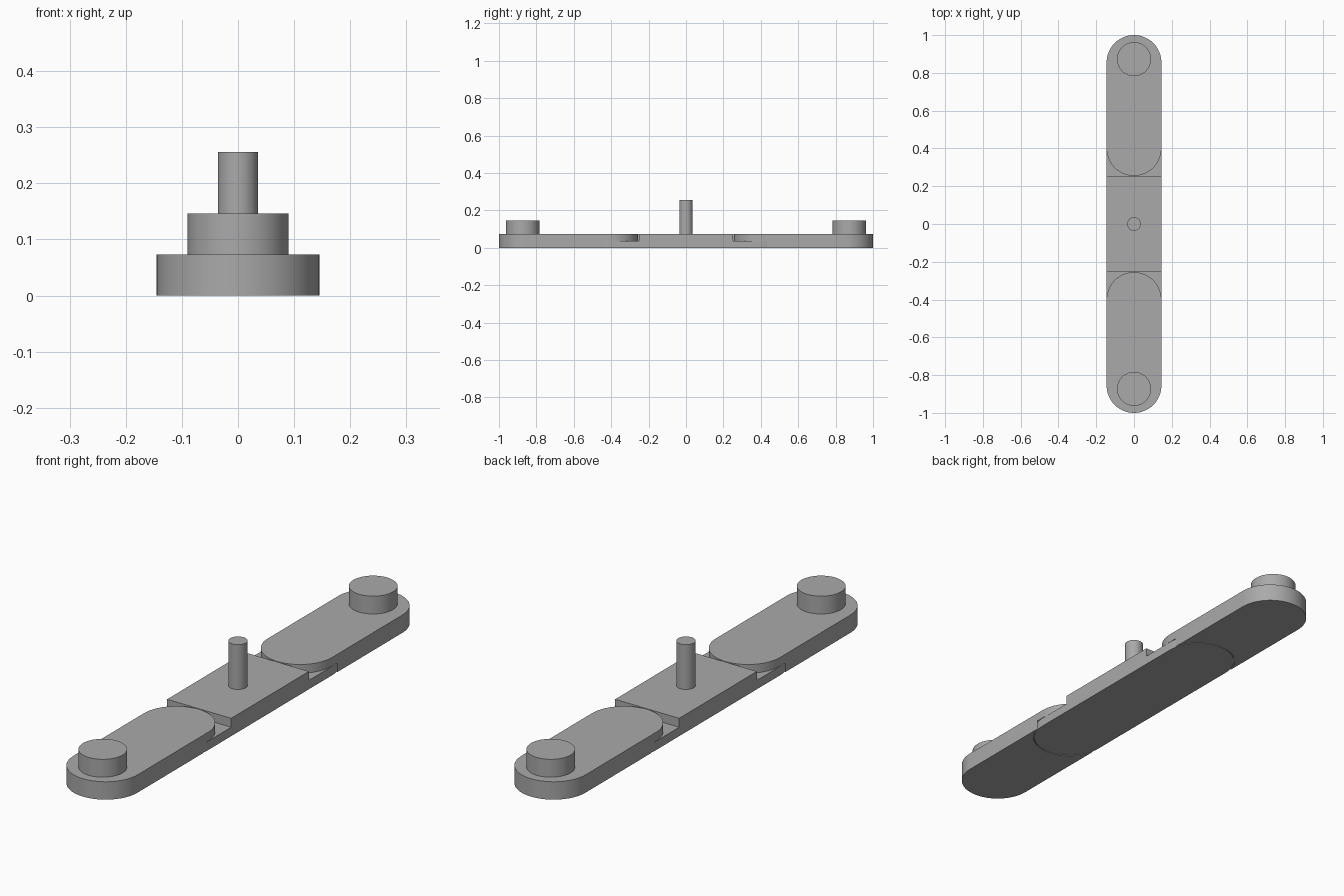
import bpy, bmesh, math

R = 0.145        # half width of the bar
T = 0.073        # bar thickness
PIVOT = 0.4      # centre of each rounded lap joint
GAP = 0.004      # joint clearance

cube = bpy.data.objects.get("Cube")
if cube:
    bpy.data.objects.remove(cube)

grey = bpy.data.materials.new("plain grey")
grey.use_nodes = True
colour = (0.4, 0.4, 0.4, 1)
grey.diffuse_color = colour
grey.node_tree.nodes["Principled BSDF"].inputs["Base Color"].default_value = colour


def arc(cy, radius, start, steps=32):
    """Half circle of points about (0, cy)."""
    return [(radius * math.cos(start + math.pi * i / steps),
             cy + radius * math.sin(start + math.pi * i / steps))
            for i in range(steps + 1)]


def stadium(y0, y1, radius):
    return arc(y1, radius, 0) + arc(y0, radius, math.pi)


def prism(name, outline, z0, z1):
    """Extrude a closed outline from z0 to z1."""
    bm = bmesh.new()
    face = bm.faces.new([bm.verts.new((x, y, z0)) for x, y in outline])
    top = bmesh.ops.extrude_face_region(bm, geom=[face])["geom"]
    bmesh.ops.translate(bm, vec=(0, 0, z1 - z0),
                        verts=[v for v in top if isinstance(v, bmesh.types.BMVert)])
    bmesh.ops.recalc_face_normals(bm, faces=bm.faces)
    mesh = bpy.data.meshes.new(name)
    bm.to_mesh(mesh)
    bm.free()
    mesh.materials.append(grey)
    obj = bpy.data.objects.new(name, mesh)
    bpy.context.collection.objects.link(obj)
    return obj


def select(obj):
    bpy.ops.object.select_all(action="DESELECT")
    obj.select_set(True)
    bpy.context.view_layer.objects.active = obj


def cut(obj, cutter):
    select(obj)
    mod = obj.modifiers.new("cut", "BOOLEAN")
    mod.operation = "DIFFERENCE"
    mod.solver = "EXACT"
    mod.object = cutter
    bpy.ops.object.modifier_apply(modifier=mod.name)
    bpy.data.objects.remove(cutter)


def disc(cy, radius):
    return stadium(cy, cy, radius)[:-1][:32] + arc(cy, radius, math.pi)[:-1]


# Centre link: full-height block with a rounded half-height tongue at each end
centre = prism("centre_link", stadium(-PIVOT, PIVOT, R), 0, T)
for s in (-1, 1):
    notch = [(-0.3, s * 0.251), (0.3, s * 0.251), (0.3, s * 0.7), (-0.3, s * 0.7)]
    cut(centre, prism("notch_cutter", notch, T / 2, 0.2))
parts = [centre, prism("centre_pin", disc(0, 0.036), T, 0.256)]

# End arms: rounded bars, hollowed underneath to lap over the tongues
for s, side in ((-1, "front"), (1, "back")):
    ends = sorted((s * PIVOT, s * (1 - R)))
    arm = prism(side + "_arm", stadium(ends[0], ends[1], R), 0, T)
    socket = arc(PIVOT, R + GAP, 0) + [(-R - GAP, 0.1), (R + GAP, 0.1)]
    socket = [(x, s * y) for x, y in socket]
    cut(arm, prism("socket_cutter", socket, -0.1, T / 2 + 0.001))
    parts += [arm, prism(side + "_peg", disc(s * 0.873, 0.09), T, 0.146)]

for obj in parts:
    select(obj)
    bpy.ops.object.shade_smooth_by_angle(angle=math.radians(30))
